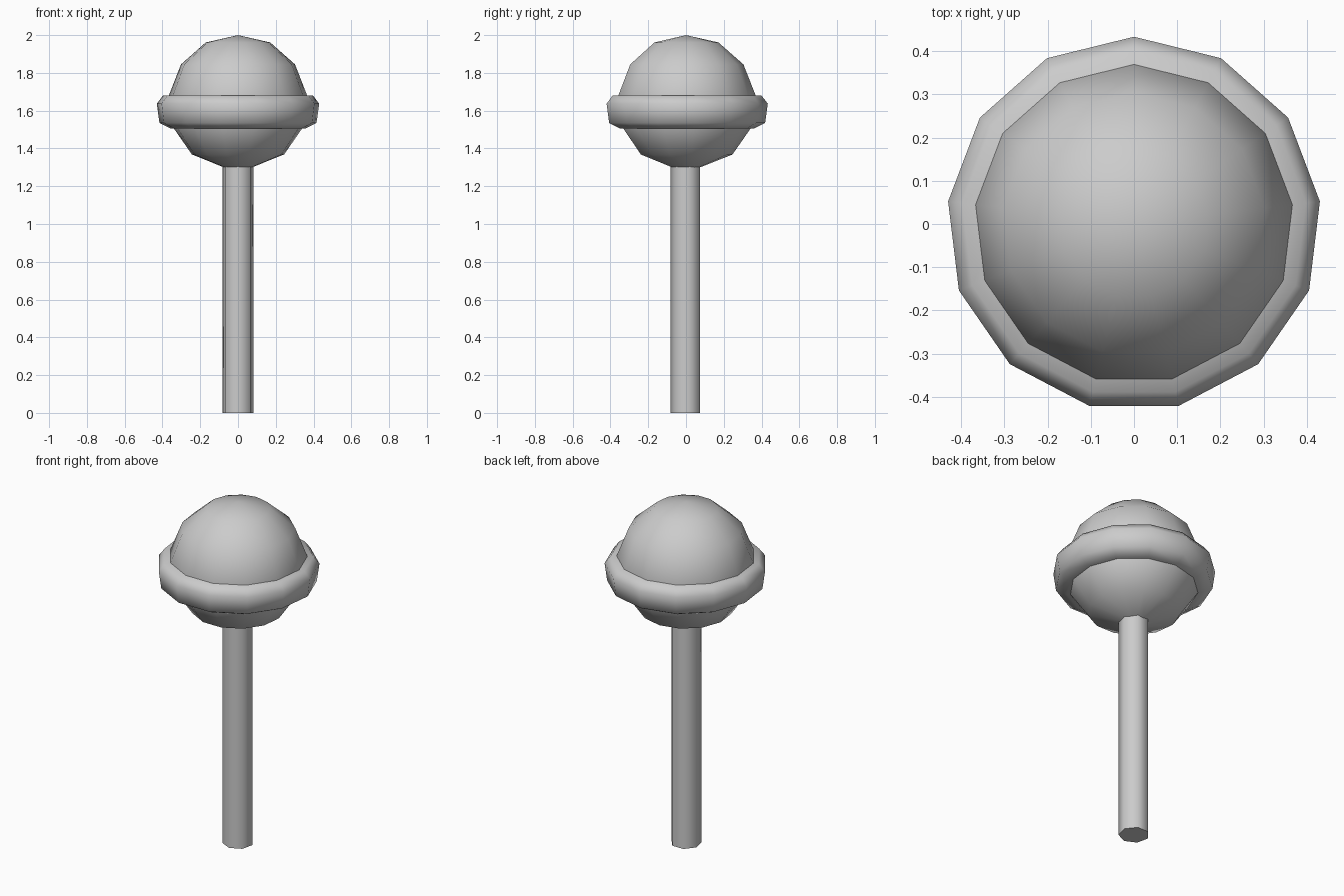
import bpy, bmesh
from math import sin, cos, pi

if "Cube" in bpy.data.objects:
    bpy.data.objects.remove(bpy.data.objects["Cube"])


def lathe(name, profile, sides, start, closed=False, smooth_angle=None):
    """Revolve (radius, z) points around z; radius 0 makes a pole."""
    bm = bmesh.new()
    rings = []
    for r, z in profile:
        if r == 0:
            rings.append([bm.verts.new((0, 0, z))] * sides)
        else:
            rings.append([bm.verts.new((r * cos(start + 2 * pi * i / sides),
                                        r * sin(start + 2 * pi * i / sides), z))
                          for i in range(sides)])
    pairs = list(zip(rings, rings[1:]))
    if closed:
        pairs.append((rings[-1], rings[0]))
    for a, b in pairs:
        for i in range(sides):
            j = (i + 1) % sides
            bm.faces.new(list(dict.fromkeys([a[i], a[j], b[j], b[i]])))
    bmesh.ops.recalc_face_normals(bm, faces=bm.faces)
    mesh = bpy.data.meshes.new(name)
    bm.to_mesh(mesh)
    bm.free()
    ob = bpy.data.objects.new(name, mesh)
    bpy.context.collection.objects.link(ob)
    bpy.ops.object.select_all(action='DESELECT')
    ob.select_set(True)
    bpy.context.view_layer.objects.active = ob
    bpy.ops.object.shade_smooth_by_angle(angle=smooth_angle)
    return ob


# Round candy ball
lathe("candy_ball", [(0, 2.0), (.172, 1.961), (.304, 1.845), (.369, 1.68),
                     (.343, 1.507), (.246, 1.368), (.08, 1.302), (0, 1.275)],
      13, pi / 2, smooth_angle=pi / 3)

# Raised band around the ball
lathe("candy_band", [(.30, 1.68), (.40, 1.68), (.433, 1.637), (.419, 1.535),
                     (.36, 1.505), (.30, 1.505)],
      13, pi / 2, closed=True, smooth_angle=1.3)

# Stick
lathe("stick", [(0, 0), (.083, 0), (.083, 1.34), (0, 1.34)],
      7, -pi / 2, smooth_angle=pi / 3)
